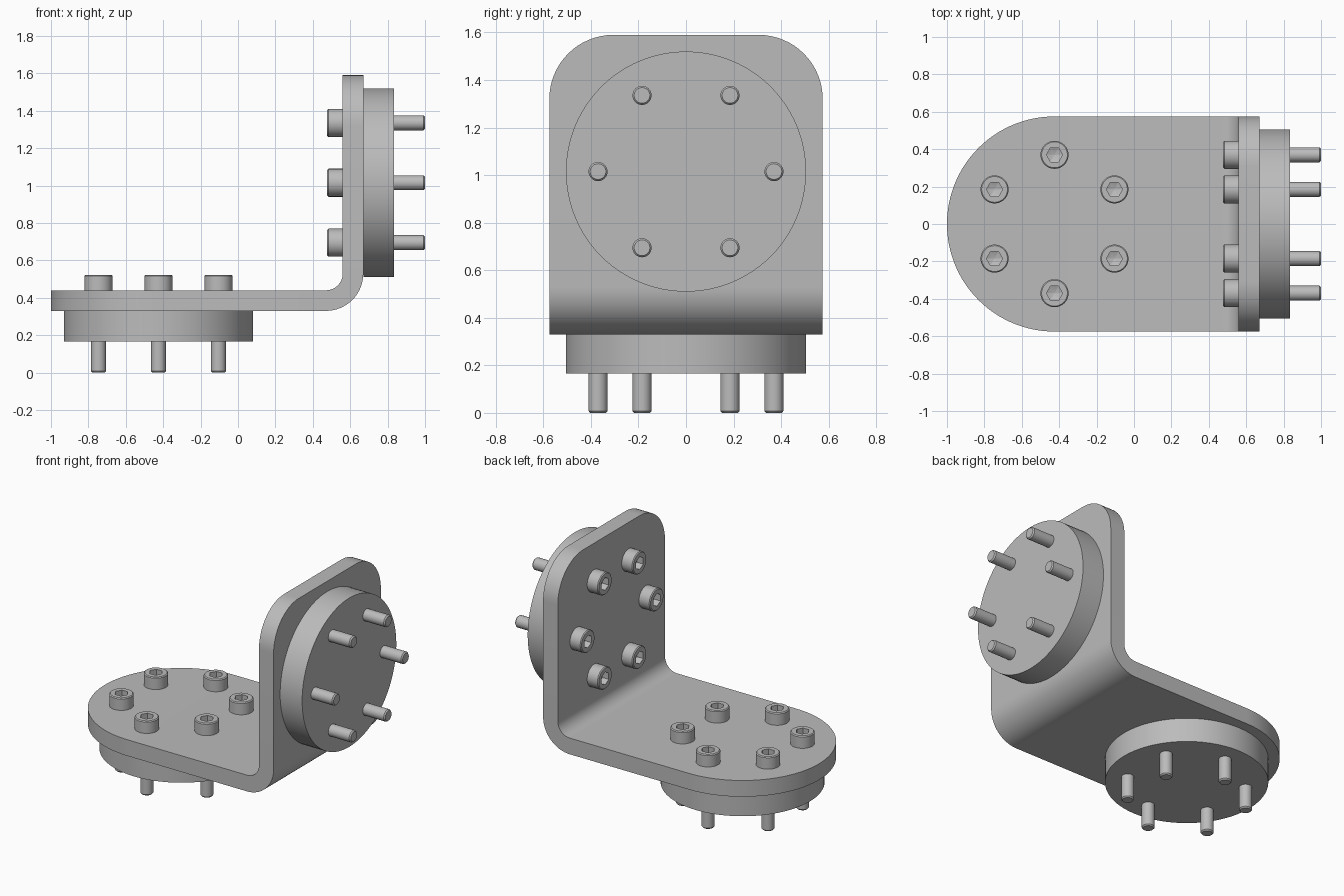
import bpy, bmesh
from math import sin, cos, pi, radians
from mathutils import Matrix, Vector

if "Cube" in bpy.data.objects:
    bpy.data.objects.remove(bpy.data.objects["Cube"])

steel = bpy.data.materials.new("grey_steel")
steel.use_nodes = True
steel.diffuse_color = (0.5, 0.5, 0.5, 1)
steel.node_tree.nodes["Principled BSDF"].inputs["Base Color"].default_value = (0.5, 0.5, 0.5, 1)

HALF = 0.575          # half width of the bracket
THICK = 0.11          # plate thickness
FLOOR, WALL = 0.44, 0.56   # inner faces of the two plates
BEND = 0.09           # inner bend radius
CORNER = 0.27         # rounded top corners
BASE_X, TOP_Z = -0.425, 1.59


def finish(name, bm, matrix=Matrix()):
    bmesh.ops.remove_doubles(bm, verts=bm.verts, dist=1e-5)
    bmesh.ops.recalc_face_normals(bm, faces=bm.faces)
    mesh = bpy.data.meshes.new(name)
    bm.to_mesh(mesh)
    bm.free()
    mesh.materials.append(steel)
    obj = bpy.data.objects.new(name, mesh)
    bpy.context.collection.objects.link(obj)
    obj.matrix_world = matrix
    bpy.ops.object.select_all(action='DESELECT')
    obj.select_set(True)
    bpy.context.view_layer.objects.active = obj
    bpy.ops.object.shade_smooth_by_angle(angle=radians(28))
    return obj


def skin(bm, loops):
    """Join successive closed loops of points and cap both ends."""
    rings = [[bm.verts.new(p) for p in loop] for loop in loops]
    for a, b in zip(rings, rings[1:]):
        for i in range(len(a)):
            j = (i + 1) % len(a)
            bm.faces.new((a[i], a[j], b[j], b[i]))
    bm.faces.new(rings[0])
    bm.faces.new(rings[-1])


def turned(rings, n=48):
    """Rings of (height, radius, is_hexagon) around local z."""
    loops = []
    for z, r, hexagon in rings:
        loop = []
        for i in range(n):
            a = 2 * pi * i / n
            k = cos(pi / 6) / cos(a % (pi / 3) - pi / 6) if hexagon else 1
            loop.append((r * k * cos(a), r * k * sin(a), z))
        loops.append(loop)
    bm = bmesh.new()
    skin(bm, loops)
    return bm


# Bent bracket: cross-sections (inner point, outward direction, half width) along the L
sections = []
for i in range(33):                       # semicircular end
    a = pi / 2 * i / 32
    sections.append(((BASE_X - HALF * cos(a), FLOOR), (0, -1), max(HALF * sin(a), 1e-4)))
for i in range(17):                       # bend
    a = pi / 2 * i / 16
    d = (sin(a), -cos(a))
    sections.append(((WALL - BEND + BEND * d[0], FLOOR + BEND + BEND * d[1]), d, HALF))
for i in range(17):                       # rounded upper corners
    a = pi / 2 * i / 16
    sections.append(((WALL, TOP_Z - CORNER + CORNER * sin(a)), (1, 0),
                     HALF - CORNER + CORNER * cos(a)))
loops = []
for (x, z), (dx, dz), w in sections:
    ox, oz = x + THICK * dx, z + THICK * dz
    loops.append([(x, -w, z), (x, w, z), (ox, w, oz), (ox, -w, oz)])
bm = bmesh.new()
skin(bm, loops)
finish("bracket", bm)

# Each flange: a disc under the plate, held by six socket-head bolts
BOLT = [(-0.44, 0.033, False), (-0.432, 0.04, False), (0, 0.04, False),
        (0, 0.075, False), (0.077, 0.075, False), (0.083, 0.069, False),
        (0.083, 0.043, True), (0.035, 0.043, True), (0.02, 0.0005, False)]
DISC = [(-0.275, 0.505, False), (-THICK, 0.505, False)]
flanges = {
    "base": Matrix.Translation((BASE_X, 0, FLOOR)),
    "wall": Matrix.Translation((WALL, 0, TOP_Z - HALF)) @ Matrix.Rotation(-pi / 2, 4, 'Y'),
}
for side, frame in flanges.items():
    finish(side + "_disc", turned(DISC, 96), frame)
    for k in range(6):
        a = radians(30 + 60 * k)
        spot = Matrix.Translation(Vector((cos(a), sin(a), 0)) * 0.37)
        finish(f"{side}_bolt_{k + 1}", turned(BOLT), frame @ spot)
